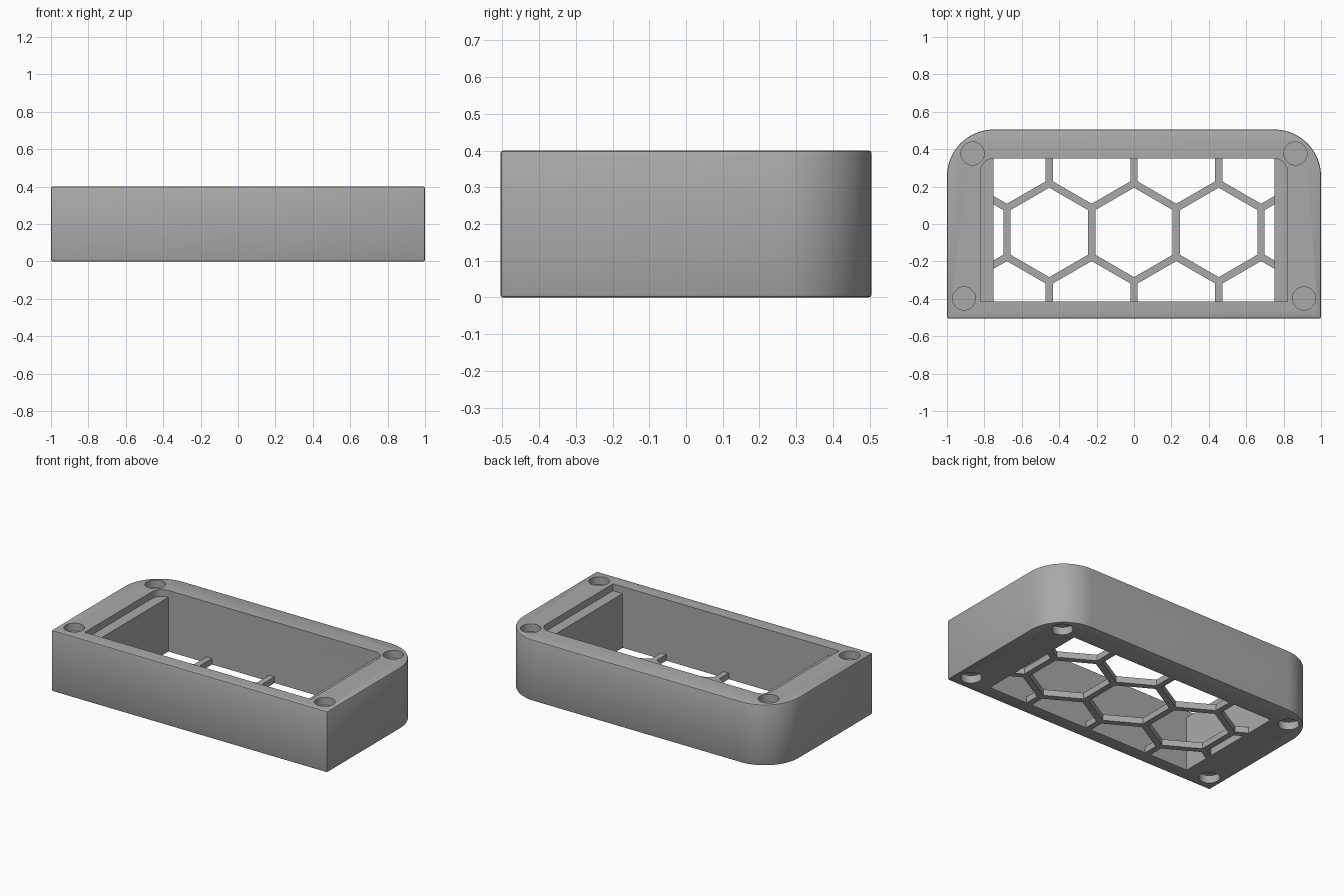
import bpy
import math

old = bpy.data.objects.get("Cube")
if old:
    bpy.data.objects.remove(old, do_unlink=True)

grey = bpy.data.materials.new("plain grey")
grey.use_nodes = True
COLOUR = (0.4, 0.4, 0.4, 1)
grey.diffuse_color = COLOUR
grey.node_tree.nodes["Principled BSDF"].inputs["Base Color"].default_value = COLOUR

HEIGHT, FLOOR, RECESS, HOLE_DEPTH = 0.4, 0.04, 0.045, 0.05


def prism(name, outline, z0, z1):
    """Extrude a counter-clockwise outline between two heights."""
    n = len(outline)
    verts = [(x, y, z) for z in (z0, z1) for x, y in outline]
    faces = [tuple(reversed(range(n))), tuple(range(n, 2 * n))]
    faces += [(i, (i + 1) % n, n + (i + 1) % n, n + i) for i in range(n)]
    mesh = bpy.data.meshes.new(name)
    mesh.from_pydata(verts, [], faces)
    mesh.materials.append(grey)
    obj = bpy.data.objects.new(name, mesh)
    bpy.context.collection.objects.link(obj)
    return obj


def back_rounded(half_x, y0, y1, radius, steps=16):
    """Rectangle whose two back corners are rounded."""
    pts = [(-half_x, y0), (half_x, y0)]
    for cx, start in ((half_x - radius, 0), (radius - half_x, 90)):
        for i in range(steps + 1):
            a = math.radians(start + 90 * i / steps)
            pts.append((cx + radius * math.cos(a), y1 - radius + radius * math.sin(a)))
    return pts


def rectangle(half_x, y0, y1):
    return [(-half_x, y0), (half_x, y0), (half_x, y1), (-half_x, y1)]


def polygon(cx, cy, radius, sides, turn=0):
    return [(cx + radius * math.cos(turn + math.tau * i / sides),
             cy + radius * math.sin(turn + math.tau * i / sides)) for i in range(sides)]


def apply_modifiers(obj):
    graph = bpy.context.evaluated_depsgraph_get()
    mesh = bpy.data.meshes.new_from_object(obj.evaluated_get(graph))
    obj.modifiers.clear()
    obj.data = mesh


def boolean(obj, other, operation="DIFFERENCE"):
    mod = obj.modifiers.new("cut", "BOOLEAN")
    mod.object, mod.operation, mod.solver = other, operation, "EXACT"
    apply_modifiers(obj)
    bpy.data.objects.remove(other, do_unlink=True)


# Outer block with softened edges
case = prism("case", back_rounded(1, -0.505, 0.505, 0.25), 0, HEIGHT)
bevel = case.modifiers.new("edge", "BEVEL")
bevel.width, bevel.segments = 0.008, 2
bevel.limit_method, bevel.angle_limit = "ANGLE", math.radians(40)
apply_modifiers(case)

# Main pocket and the shallow lid recess around it
boolean(case, prism("pocket_cutter", rectangle(0.75, -0.415, 0.35), FLOOR, 1))
boolean(case, prism("recess_cutter", back_rounded(0.82, -0.415, 0.35, 0.07),
                    HEIGHT - RECESS, 1))

# Honeycomb openings, clipped to the pocket outline
PITCH, ROW_Y = 0.453, -0.045
for row in (-1, 0, 1):
    shift = 0.5 if row else 0
    for col in range(-3, 4):
        cx = (col + shift) * PITCH
        if abs(cx) > 1:
            continue
        cy = ROW_Y + row * PITCH * math.sqrt(3) / 2
        hexagon = prism("hex_cutter", polygon(cx, cy, 0.239, 6, math.pi / 6), -0.1, 0.2)
        boolean(hexagon, prism("clip", rectangle(0.75, -0.415, 0.35), -1, 1), "INTERSECT")
        boolean(case, hexagon)

# Blind round holes in the corners, top and bottom
for side in (-1, 1):
    for x, y in ((0.863, 0.377), (0.909, -0.398)):
        for z0, z1 in ((-0.1, HOLE_DEPTH), (HEIGHT - HOLE_DEPTH, 0.5)):
            boolean(case, prism("hole_cutter", polygon(side * x, y, 0.062, 32), z0, z1))

# Smooth shading with sharp creases
bpy.ops.object.select_all(action="DESELECT")
case.select_set(True)
bpy.context.view_layer.objects.active = case
bpy.ops.object.shade_smooth_by_angle(angle=math.radians(25))
